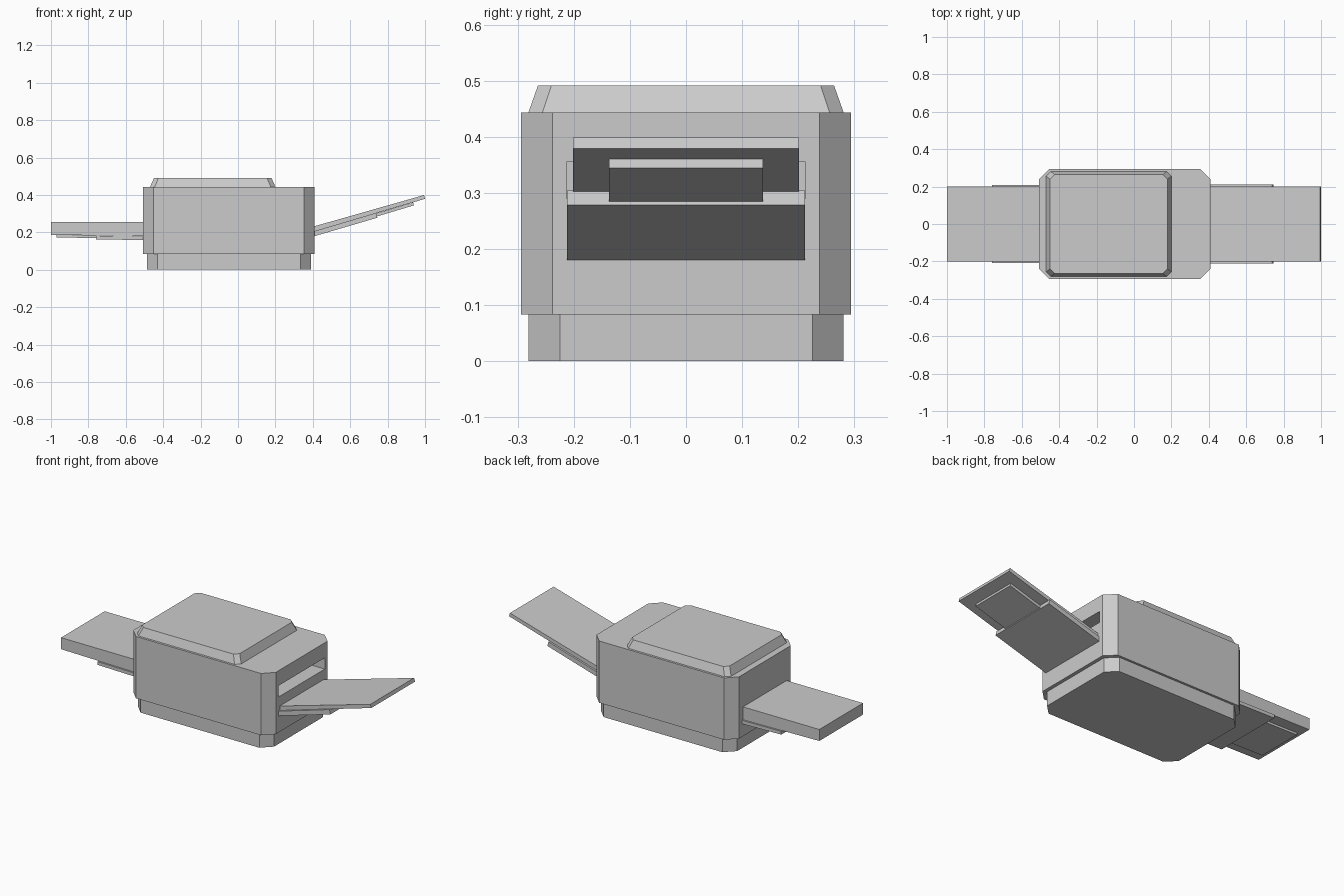
import bpy

if "Cube" in bpy.data.objects:
    bpy.data.objects.remove(bpy.data.objects["Cube"])


def make(name, verts, faces):
    mesh = bpy.data.meshes.new(name)
    mesh.from_pydata(verts, [], faces)
    mesh.update()
    obj = bpy.data.objects.new(name, mesh)
    bpy.context.collection.objects.link(obj)
    return obj


def octagon(x0, x1, y, c, z):
    """Rectangle with cut corners, counter-clockwise."""
    return [(x0 + c, -y, z), (x1 - c, -y, z), (x1, -y + c, z), (x1, y - c, z),
            (x1 - c, y, z), (x0 + c, y, z), (x0, y - c, z), (x0, -y + c, z)]


def loft(name, bottom, top):
    n = len(bottom)
    faces = [tuple(reversed(range(n))), tuple(range(n, 2 * n))]
    faces += [(i, (i + 1) % n, n + (i + 1) % n, n + i) for i in range(n)]
    return make(name, bottom + top, faces)


def plate(name, profile, y):
    """Extrude a side profile (x, z) across the width."""
    return loft(name, [(x, y, z) for x, z in profile],
                [(x, -y, z) for x, z in profile])


# Base, body and bevelled lid
loft("base", octagon(-0.487, 0.39, 0.281, 0.056, 0),
     octagon(-0.487, 0.39, 0.281, 0.056, 0.083))
body = loft("body", octagon(-0.508, 0.41, 0.294, 0.056, 0.083),
            octagon(-0.508, 0.41, 0.294, 0.056, 0.443))
loft("lid", octagon(-0.47, 0.20, 0.281, 0.025, 0.443),
     octagon(-0.449, 0.179, 0.264, 0.024, 0.491))

# Paper exit slot in the right side
cutter = plate("slot_cutter", [(0.32, 0.29), (0.5, 0.29), (0.5, 0.355), (0.32, 0.355)], 0.213)
cutter.hide_render = True
cutter.hide_viewport = True
cut = body.modifiers.new("slot", 'BOOLEAN')
cut.operation = 'DIFFERENCE'
cut.solver = 'EXACT'
cut.object = cutter

# Sloping output tray: wide plate, narrow slide and paper sheet
plate("output_tray", [(0.40, 0.177), (0.745, 0.278), (0.738, 0.304), (0.40, 0.204)], 0.212)
plate("output_slide", [(0.70, 0.272), (0.94, 0.344), (0.936, 0.360), (0.70, 0.290)], 0.137)
plate("output_sheet", [(0.40, 0.204), (1.0, 0.379), (0.994, 0.399), (0.40, 0.230)], 0.201)

# Input tray: paper stack on a wide plate with a narrow slide
plate("paper_stack", [(-1.0, 0.187), (-0.50, 0.179), (-0.50, 0.254), (-1.0, 0.254)], 0.201)
plate("input_tray", [(-0.76, 0.163), (-0.50, 0.158), (-0.50, 0.178), (-0.76, 0.182)], 0.209)
plate("input_slide", [(-0.97, 0.173), (-0.70, 0.168), (-0.70, 0.181), (-0.97, 0.186)], 0.137)
